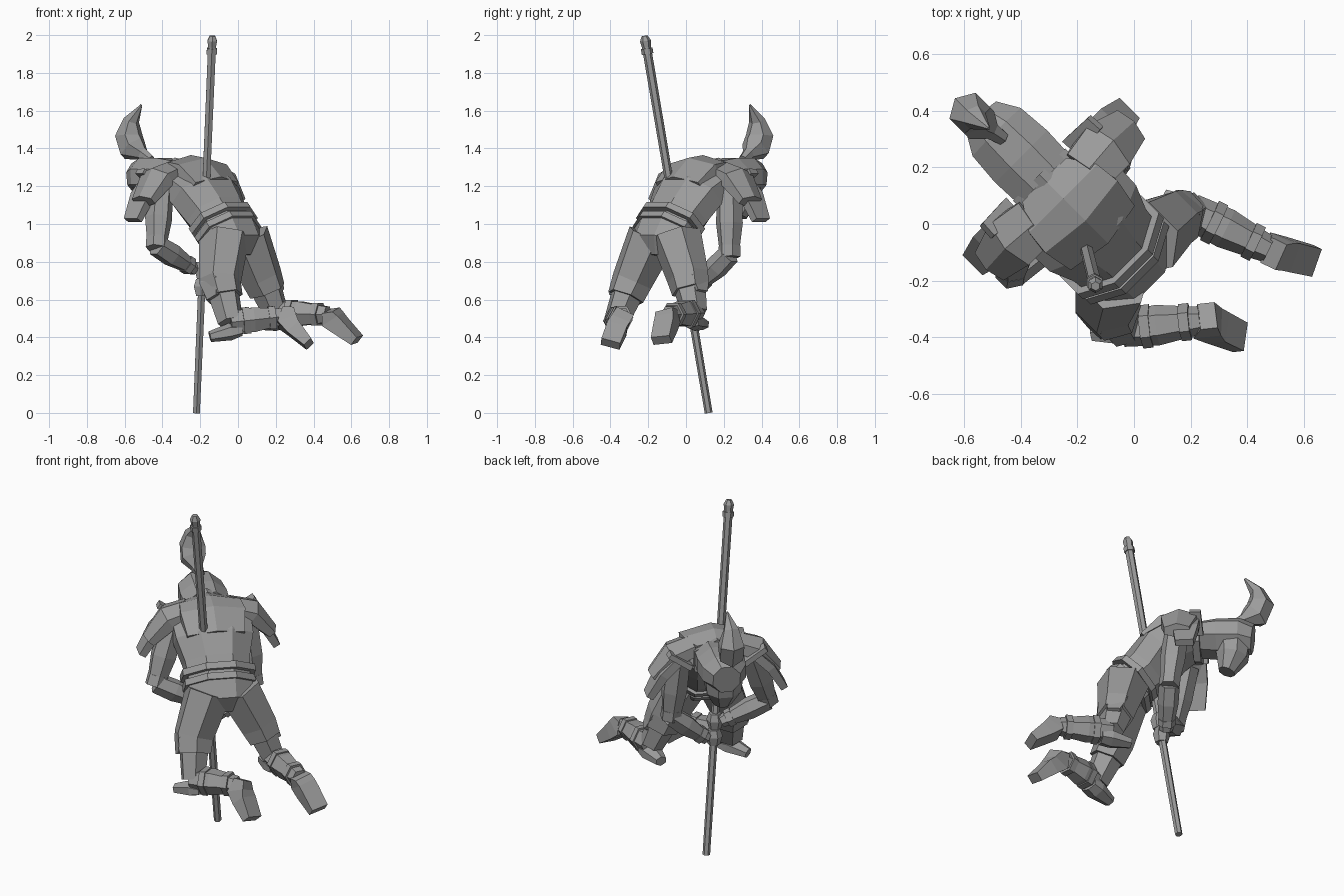
import bpy
import bmesh
import math
from mathutils import Matrix, Vector

default_cube = bpy.data.objects.get("Cube")
if default_cube:
    bpy.data.objects.remove(default_cube, do_unlink=True)

stone = bpy.data.materials.new("stone_grey")
stone.use_nodes = True
stone.diffuse_color = (.33, .33, .33, 1)
stone.node_tree.nodes["Principled BSDF"].inputs["Base Color"].default_value = stone.diffuse_color

WORLD = Matrix.Identity(4)
# Torso frame: x runs across the shoulders, y towards the head
BODY = Matrix.Translation((-.08, -.08, 0)) @ Matrix.Rotation(math.radians(45), 4, "Z")
ACROSS = Vector((1, 0, 0))
ALONG = Vector((0, 1, 0))
UP = Vector((0, 0, 1))
BODY_ACROSS = Vector((1, 1, 0)).normalized()


def loft(name, sections, side=ACROSS, sides=6, frame=WORLD, axis=None):
    """Skin polygon rings (x, y, z, half width, half depth) along a path."""
    bm = bmesh.new()
    points = [Vector(section[:3]) for section in sections]
    rings = []
    for index, section in enumerate(sections):
        before = points[max(index - 1, 0)]
        after = points[min(index + 1, len(points) - 1)]
        tangent = (axis or after - before).normalized()
        wide = (side - tangent * side.dot(tangent)).normalized()
        deep = tangent.cross(wide)
        grow = 1 / math.cos(math.pi / sides)
        ring = []
        for step in range(sides):
            angle = math.tau * (step + .5) / sides
            offset = wide * math.cos(angle) * section[3] + deep * math.sin(angle) * section[4]
            ring.append(bm.verts.new(points[index] + offset * grow))
        rings.append(ring)
    for lower, upper in zip(rings, rings[1:]):
        for step in range(sides):
            following = (step + 1) % sides
            bm.faces.new((lower[step], lower[following], upper[following], upper[step]))
    bm.faces.new(rings[0])
    bm.faces.new(rings[-1])
    bmesh.ops.recalc_face_normals(bm, faces=bm.faces)
    mesh = bpy.data.meshes.new(name)
    bm.to_mesh(mesh)
    bm.free()
    mesh.materials.append(stone)
    part = bpy.data.objects.new(name, mesh)
    part.matrix_world = frame
    bpy.context.collection.objects.link(part)


def mirrored(name, sections, **options):
    """Build a torso part on both sides of the body."""
    for label, sign in (("right", 1), ("left", -1)):
        flipped = [(section[0] * sign, *section[1:]) for section in sections]
        loft(f"{name}_{label}", flipped, frame=BODY, **options)


def band(name, start, end, amount, width, depth, side, length=.018):
    """Wrap a short cuff around a limb between two points."""
    start, end = Vector(start), Vector(end)
    middle = start.lerp(end, amount)
    reach = (end - start).normalized() * length
    loft(name, [(*(middle - reach), width, depth), (*(middle + reach), width, depth)], side)


# Spear through the body
foot, tip = Vector((-.22, .12, 0)), Vector((-.135, -.22, 2))


def on_spear(amount, radius):
    return (*foot.lerp(tip, amount), radius, radius)


loft("spear_shaft", [on_spear(0, .018), on_spear(.98, .021)])
loft("spear_collar", [on_spear(.95, .027), on_spear(.965, .027)])
loft("spear_cap", [on_spear(.965, .02), on_spear(.985, .025), on_spear(.998, .014)])

# Torso, bent forward
loft("torso", [
    (0, -.03, .97, .17, .12), (0, .05, 1.05, .18, .135), (0, .13, 1.15, .215, .135),
    (0, .22, 1.21, .22, .11), (0, .33, 1.24, .15, .08)], sides=8, frame=BODY)
loft("back_plate", [
    (0, .07, 1.19, .16, .07), (0, .17, 1.28, .18, .07), (0, .24, 1.29, .17, .065),
    (0, .33, 1.28, .11, .05)], frame=BODY)
loft("hips", [
    (0, -.11, .83, .1, .05), (0, -.1, .89, .17, .11), (0, -.03, .98, .18, .125)],
    sides=8, frame=BODY)
spine = Vector((0, .68, .73))
for number, (y, z, size) in enumerate([(-.05, .945, .195), (-.015, .99, .202)]):
    loft(f"belt_{number}", [
        (0, y, z, size, size * .73), (0, y + .025, z + .027, size, size * .73)],
        sides=8, frame=BODY, axis=spine)
loft("neck", [(0, .28, 1.25, .07, .07), (0, .38, 1.25, .06, .06)], frame=BODY)

# Helmet, face guard and plume
loft("helmet", [
    (0, .335, 1.25, .125, .085), (0, .45, 1.25, .13, .1),
    (0, .57, 1.25, .12, .1), (0, .645, 1.24, .075, .08)], sides=8, frame=BODY)
loft("neck_guard", [(0, .32, 1.23, .13, .1), (0, .36, 1.23, .13, .105)], frame=BODY)
loft("face_guard", [
    (0, .53, 1.22, .105, .1), (0, .53, 1.13, .095, .085), (0, .5, 1.04, .05, .045)],
    frame=BODY, sides=8)
loft("plume", [
    (0, .54, 1.34, .022, .022), (-.01, .59, 1.37, .03, .03), (-.02, .655, 1.4, .065, .07),
    (-.02, .685, 1.47, .065, .065), (-.02, .665, 1.55, .04, .035), (-.01, .6, 1.63, .004, .006)],
    frame=BODY)

# Shoulder armour
mirrored("shoulder_cap", [
    (.12, .25, 1.28, .09, .05), (.23, .26, 1.24, .1, .06), (.34, .255, 1.12, .07, .035)],
    side=ALONG)
mirrored("shoulder_flap", [
    (.22, .29, 1.23, .08, .025), (.3, .3, 1.15, .07, .025), (.375, .3, 1.02, .05, .02)],
    side=ALONG, sides=4)
mirrored("shoulder_flange", [
    (.15, .34, 1.2, .045, .015), (.27, .35, 1.28, .03, .015)], side=ALONG, sides=4)

# Arms reaching down to grip the spear
arms = {
    "left": [(-.41, -.04, 1.2), (-.43, -.17, .885), (-.23, -.01, .76)],
    "right": [(-.11, .23, 1.2), (-.06, .23, .84), (-.18, .06, .67)],
}
for label, (shoulder, elbow, hand) in arms.items():
    middle = Vector(shoulder).lerp(Vector(elbow), .55)
    loft(f"upper_arm_{label}", [
        (*shoulder, .06, .06), (*middle, .065, .06), (*elbow, .045, .045)], BODY_ACROSS)
    forearm = Vector(elbow).lerp(Vector(hand), .4)
    loft(f"forearm_{label}", [
        (*elbow, .05, .05), (*forearm, .055, .05), (*hand, .03, .032)], UP)
    band(f"elbow_guard_{label}", shoulder, elbow, .96, .052, .05, BODY_ACROSS, .03)
    band(f"wrist_cuff_{label}", elbow, hand, .82, .045, .042, UP)
    grip = foot.lerp(tip, hand[2] / 2)
    loft(f"hand_{label}", [
        (*(grip - UP * .05), .03, .03), (*grip, .042, .04),
        (*(grip + UP * .04), .03, .03)])

# Legs: hip, thigh, knee, ankle, toe
legs = {
    "left": [(-.075, -.18, .93), (-.095, -.285, .7), (-.04, -.37, .48),
             (.235, -.34, .51), (.375, -.4, .365)],
    "right": [(.035, -.05, .93), (.125, .01, .72), (.2, .045, .53),
              (.475, -.09, .52), (.63, -.13, .385)],
}
for label, (hip, thigh, knee, ankle, toe) in legs.items():
    loft(f"thigh_{label}", [
        (*hip, .1, .1), (*thigh, .08, .085), (*knee, .06, .06)], BODY_ACROSS)
    # Armoured skirt around the thigh
    hem = Vector(thigh).lerp(Vector(knee), .4)
    loft(f"skirt_{label}", [
        (*hip, .115, .125), (*thigh, .1, .095), (*hem, .088, .088)], BODY_ACROSS)
    outward = BODY_ACROSS * (.08 if label == "right" else -.08)
    loft(f"hip_plate_{label}", [
        (*(Vector(hip) + outward), .07, .015), (*(Vector(thigh) + outward), .06, .015),
        (*(hem + outward), .035, .015)], BODY_ACROSS.cross(UP), sides=4)
    # Shin with cuffs and a pointed knee plate
    calf = Vector(knee).lerp(Vector(ankle), .45)
    loft(f"shin_{label}", [
        (*knee, .055, .055), (*calf, .065, .062), (*ankle, .042, .042)], UP)
    for number, (amount, size) in enumerate([(.3, .07), (.8, .06)]):
        band(f"shin_cuff_{label}_{number}", knee, ankle, amount, size, size * .95, UP)
    forward = (Vector(knee) - Vector(ankle)).normalized()
    bend = Vector(knee) - UP * .05
    loft(f"knee_plate_{label}", [
        (*(bend - forward * .06), .05, .025), (*bend, .055, .04),
        (*(bend + forward * .11 - UP * .015), .03, .025)], forward.cross(UP))
    # Boot hanging toe down
    across = forward.cross(UP)
    heel = Vector(ankle) + (Vector(ankle) - Vector(toe)) * .18 - forward * .05
    instep = Vector(ankle).lerp(Vector(toe), .45)
    loft(f"boot_{label}", [
        (*heel, .05, .03), (*Vector(ankle).lerp(instep, .4), .052, .052),
        (*instep, .054, .042), (*toe, .052, .026)], across, sides=4)
